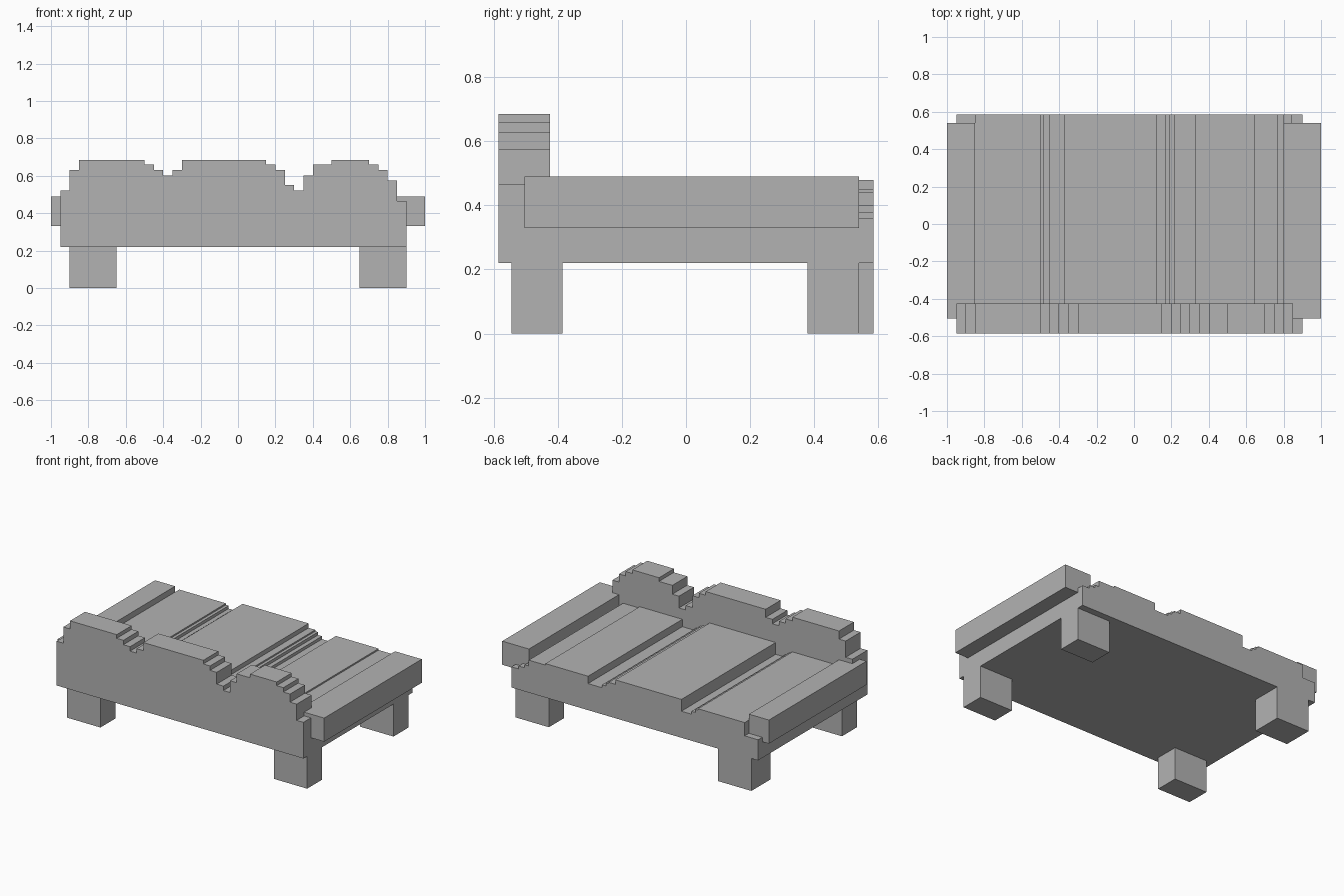
import bpy, bmesh

cube = bpy.data.objects.get("Cube")
if cube:
    bpy.data.objects.remove(cube, do_unlink=True)

grey = bpy.data.materials.new("plain_grey")
grey.use_nodes = True
colour = (0.45, 0.45, 0.45, 1)
grey.diffuse_color = colour
grey.node_tree.nodes["Principled BSDF"].inputs["Base Color"].default_value = colour


def extrude_profile(name, outline, y0, y1):
    """Closed x-z outline pushed from y0 to y1."""
    bm = bmesh.new()
    face = bm.faces.new([bm.verts.new((x, y0, z)) for x, z in outline])
    result = bmesh.ops.extrude_face_region(bm, geom=[face])
    for v in result["geom"]:
        if isinstance(v, bmesh.types.BMVert):
            v.co.y = y1
    bmesh.ops.recalc_face_normals(bm, faces=bm.faces)
    mesh = bpy.data.meshes.new(name)
    bm.to_mesh(mesh)
    bm.free()
    mesh.materials.append(grey)
    obj = bpy.data.objects.new(name, mesh)
    bpy.context.collection.objects.link(obj)


def stepped(start, steps, bottom):
    """Staircase outline from (right end, height) pairs."""
    points = [(start, bottom)]
    x = start
    for end, height in steps:
        points += [(x, height), (end, height)]
        x = end
    return points + [(x, bottom)]


def block(name, x0, x1, y0, y1, z0, z1):
    extrude_profile(name, [(x0, z0), (x0, z1), (x1, z1), (x1, z0)], y0, y1)


BASE = 0.22

# Tall panel with three stepped crests
crests = [(-0.90, 0.52), (-0.85, 0.63), (-0.50, 0.685), (-0.45, 0.66),
          (-0.40, 0.63), (-0.35, 0.60), (-0.30, 0.63), (0.15, 0.685),
          (0.20, 0.66), (0.25, 0.63), (0.30, 0.55), (0.35, 0.52),
          (0.40, 0.60), (0.50, 0.66), (0.70, 0.685), (0.75, 0.66),
          (0.80, 0.63), (0.85, 0.575), (0.90, 0.465)]
extrude_profile("tall_panel", stepped(-0.95, crests, BASE), -0.585, -0.425)

# Seat with three cushions and grooves between them
cushions = [(-0.85, 0.36), (-0.50, 0.45), (-0.48, 0.44), (-0.45, 0.42),
            (-0.375, 0.40), (0.12, 0.48), (0.17, 0.45), (0.19, 0.44),
            (0.22, 0.42), (0.325, 0.40), (0.645, 0.45), (0.77, 0.44),
            (0.80, 0.40), (0.845, 0.38), (0.90, 0.36)]
extrude_profile("seat", stepped(-0.95, cushions, BASE), -0.425, 0.585)

# Armrests
block("left_armrest", 0.80, 1.0, -0.505, 0.54, 0.33, 0.49)
block("right_armrest", -1.0, -0.85, -0.505, 0.54, 0.33, 0.49)

# Legs, the right back one flush with the back face
for side, x0, back_end in (("left", 0.65, 0.54), ("right", -0.90, 0.585)):
    block(side + "_front_leg", x0, x0 + 0.25, -0.545, -0.385, 0, BASE)
    block(side + "_back_leg", x0, x0 + 0.25, 0.38, back_end, 0, BASE)
